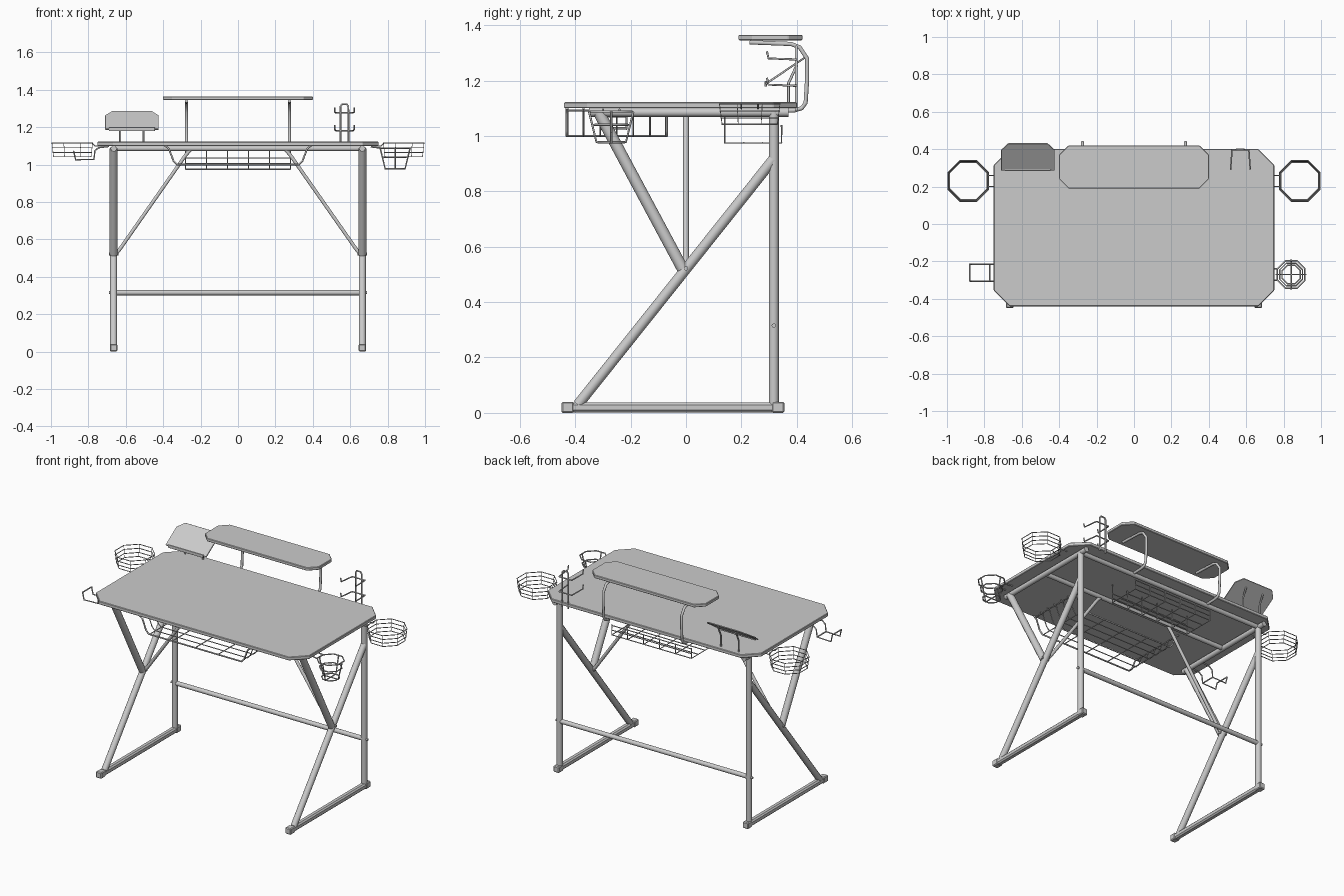
import bpy, bmesh, math
from mathutils import Matrix, Vector

if "Cube" in bpy.data.objects:
    bpy.data.objects.remove(bpy.data.objects["Cube"], do_unlink=True)

GREY = bpy.data.materials.new("plain_grey")
GREY.use_nodes = True
GREY.diffuse_color = (0.6, 0.6, 0.6, 1)
GREY.node_tree.nodes["Principled BSDF"].inputs["Base Color"].default_value = (0.6, 0.6, 0.6, 1)


def tubes(name, paths, r, sides=2, cyclic=False):
    """Round tubes along straight-line paths, joined in one mesh."""
    cu = bpy.data.curves.new(name, "CURVE")
    cu.dimensions = "3D"
    cu.bevel_depth = r
    cu.bevel_resolution = sides
    cu.use_fill_caps = True
    for pts in paths:
        sp = cu.splines.new("POLY")
        sp.points.add(len(pts) - 1)
        for p, co in zip(sp.points, pts):
            p.co = (*co, 1)
        sp.use_cyclic_u = cyclic
    ob = bpy.data.objects.new(name, cu)
    bpy.context.collection.objects.link(ob)
    bpy.ops.object.select_all(action="DESELECT")
    ob.select_set(True)
    bpy.context.view_layer.objects.active = ob
    bpy.ops.object.convert(target="MESH")
    ob = bpy.context.object
    ob.data.materials.clear()
    ob.data.materials.append(GREY)
    bpy.ops.object.shade_smooth_by_angle(angle=math.radians(50))
    return ob


def board(name, outline, thick, matrix, bevel=0.003):
    """Flat board from an outline, with softened edges."""
    bm = bmesh.new()
    f = bm.faces.new([bm.verts.new((x, y, 0)) for x, y in outline])
    ext = bmesh.ops.extrude_face_region(bm, geom=[f])
    bmesh.ops.translate(bm, vec=(0, 0, thick),
                        verts=[v for v in ext["geom"] if isinstance(v, bmesh.types.BMVert)])
    bmesh.ops.recalc_face_normals(bm, faces=bm.faces)
    bm.transform(matrix)
    me = bpy.data.meshes.new(name)
    bm.to_mesh(me)
    bm.free()
    me.materials.append(GREY)
    ob = bpy.data.objects.new(name, me)
    bpy.context.collection.objects.link(ob)
    mod = ob.modifiers.new("soft_edges", "BEVEL")
    mod.width = bevel
    mod.segments = 1
    return ob


def chamfered(x0, x1, y0, y1, c):
    return [(x0 + c, y0), (x1 - c, y0), (x1, y0 + c), (x1, y1 - c),
            (x1 - c, y1), (x0 + c, y1), (x0, y1 - c), (x0, y0 + c)]


def ring(cx, cy, z, r, turn=0.5):
    return [(cx + r * math.cos((i + turn) * math.pi / 4),
             cy + r * math.sin((i + turn) * math.pi / 4), z) for i in range(8)]


def up(z):
    return Matrix.Translation((0, 0, z))


def steps(a, b, n):
    return [a + (b - a) * i / (n - 1) for i in range(n)]


# Desktop and raised monitor shelf
board("desktop", chamfered(-0.75, 0.75, -0.44, 0.40, 0.085), 0.022, up(1.1))
board("monitor_shelf", chamfered(-0.4, 0.4, 0.19, 0.42, 0.05), 0.02, up(1.345))
for s, side in ((-1, "right"), (1, "left")):
    x = s * 0.275
    tubes(side + "_shelf_bracket",
          [[(x, 0.23, 1.338), (x, 0.38, 1.332), (x, 0.41, 1.32), (x, 0.437, 1.28),
            (x, 0.437, 1.2), (x, 0.432, 1.12), (x, 0.418, 1.1), (x, 0.39, 1.092), (x, 0.33, 1.09)]],
          0.008, 3)

# Side frames
for s, side in ((-1, "right"), (1, "left")):
    x = s * 0.665
    foot = [(x - 0.018, -0.44), (x + 0.018, -0.44), (x + 0.018, 0.345), (x - 0.018, 0.345)]
    board(side + "_foot", foot, 0.035, up(0.002), 0.008)
    for end, a, b in (("front", -0.45, -0.405), ("back", 0.31, 0.355)):
        cap = [(x - 0.02, a), (x + 0.02, a), (x + 0.02, b), (x - 0.02, b)]
        board(f"{side}_{end}_foot_cap", cap, 0.04, up(0), 0.005)
    tubes(side + "_back_post", [[(x, 0.317, 0.03), (x, 0.317, 1.09)]], 0.018, 4)
    tubes(side + "_long_diagonal", [[(x, -0.39, 0.03), (x, 0.315, 0.915)]], 0.019, 4)
    tubes(side + "_short_diagonal", [[(x, -0.012, 0.52), (x, -0.315, 1.085)]], 0.021, 4)
    tubes(side + "_top_rail", [[(x, -0.35, 1.085), (x, 0.37, 1.085)]], 0.016, 4)
    tubes(side + "_brace", [[(s * 0.65, 0, 0.525), (s * 0.63, 0, 0.55), (s * 0.28, 0, 1.05),
                             (s * 0.25, 0, 1.085)]], 0.01, 3)
    tubes(side + "_bolts", [[(s * 0.64, 0, 0.522), (s * 0.69, 0, 0.522)],
                            [(s * 0.64, 0.317, 0.315), (s * 0.69, 0.317, 0.315)]], 0.008, 3)

# Cross bars between the frames
tubes("back_stretcher", [[(-0.665, 0.317, 0.315), (0.665, 0.317, 0.315)]], 0.014, 4)
tubes("under_rails", [[(-0.665, y, 1.086), (0.665, y, 1.086)] for y in (0, 0.317)], 0.014, 4)

# Wire tray under the front half
dip = [(-0.39, 1.1), (-0.37, 1.085), (-0.345, 1.02), (-0.325, 1.0)]
dip += [(-x, z) for x, z in reversed(dip)]
tubes("front_tray_frame", [[(x, y, z) for x, z in dip] for y in (-0.43, -0.07)], 0.005)
tubes("front_tray_wires",
      [[(x, y, z) for x, z in dip] for y in steps(-0.37, -0.13, 5)]
      + [[(x, -0.43, 1.0), (x, -0.07, 1.0)] for x in steps(-0.32, 0.32, 5)]
      + [[(s * 0.38, -0.43, 1.092), (s * 0.38, -0.07, 1.092)] for s in (-1, 1)], 0.003)

# Wire tray under the back half
tubes("back_tray_wires",
      [[(x, 0.14, 1.095), (x, 0.14, 0.975), (x, 0.345, 0.975), (x, 0.345, 1.04)]
       for x in steps(-0.28, 0.28, 6)]
      + [[(-0.28, y, 0.975), (0.28, y, 0.975)] for y in steps(0.14, 0.345, 4)]
      + [[(-0.28, y, z), (0.28, y, z)] for y in (0.14, 0.345) for z in (1.005, 1.035)], 0.003)

# Tilted tablet stand on two wire stems
tilt = Matrix.Translation((-0.567, 0.29, 1.185)) @ Matrix.Rotation(math.radians(34), 4, "X")
board("tablet_plate", [(-0.143, 0), (0.143, 0), (0.143, 0.13), (0.105, 0.172),
                       (-0.105, 0.172), (-0.143, 0.13)], 0.007, tilt, 0.001)
lip = [(-0.69, 0.284), (-0.445, 0.284), (-0.445, 0.292), (-0.69, 0.292)]
board("tablet_lip", lip, 0.02, up(1.178), 0.001)
tubes("tablet_stems", [[(x, 0.37, 1.1), (x, 0.37, 1.19), (x, 0.4, 1.255)]
                       for x in (-0.63, -0.505)], 0.005)

# Headset rack at the back
tubes("headset_rack_loop", [[(0.548, 0.398, 1.09), (0.548, 0.398, 1.31), (0.556, 0.398, 1.322),
                             (0.582, 0.398, 1.322), (0.59, 0.398, 1.31), (0.59, 0.398, 1.09)]], 0.005)
tubes("headset_rack_hooks",
      [[(0.569 + s * 0.052, 0.292, z + 0.025), (0.569 + s * 0.052, 0.298, z),
        (0.569 + s * 0.045, 0.398, z - 0.004)] for s in (-1, 1) for z in (1.28, 1.185)]
      + [[(0.524, 0.398, z), (0.614, 0.398, z)] for z in (1.276, 1.181)], 0.004)

# Octagonal wire baskets on both sides
for s, side in ((-1, "right"), (1, "left")):
    cx, cy = s * 0.886, 0.23
    levels = [(1.115, 0.118), (1.09, 0.116), (1.065, 0.113), (1.042, 0.108)]
    tubes(side + "_basket_rings", [ring(cx, cy, z, r) for z, r in levels], 0.0025, 1, True)
    tubes(side + "_basket_uprights",
          [[top, low] for top, low in zip(ring(cx, cy, 1.115, 0.118), ring(cx, cy, 1.042, 0.108))],
          0.0015, 1)
    tubes(side + "_basket_arms", [[(s * 0.72, y, 1.098), (s * 0.765, y, 1.098), (s * 0.78, y, 1.115)]
                                  for y in (0.2, 0.26)], 0.003)

# Cup holder
cup = (0.84, -0.27)
cup_levels = [(1.088, 0.08), (1.04, 0.066), (0.977, 0.053)]
tubes("cup_holder_rings", [ring(*cup, z, r) for z, r in cup_levels], 0.004, 2, True)
top, low = ring(*cup, 1.088, 0.08, 0), ring(*cup, 0.977, 0.053, 0)
tubes("cup_holder_wires", [[top[i], low[i], low[i + 4], top[i + 4]] for i in (0, 2)]
      + [[(0.71, y, 1.095), (0.765, y, 1.088)] for y in (-0.3, -0.24)], 0.004)

# Bag hook on the other side
tubes("bag_hook", [[(-0.69, y, 1.097), (-0.745, y, 1.09), (-0.765, y, 1.075), (-0.77, y, 1.028),
                    (-0.868, y, 1.025), (-0.878, y, 1.07)] for y in (-0.305, -0.215)]
      + [[(-0.878, -0.305, 1.07), (-0.878, -0.215, 1.07)],
         [(-0.77, -0.305, 1.028), (-0.77, -0.215, 1.028)]], 0.004)
